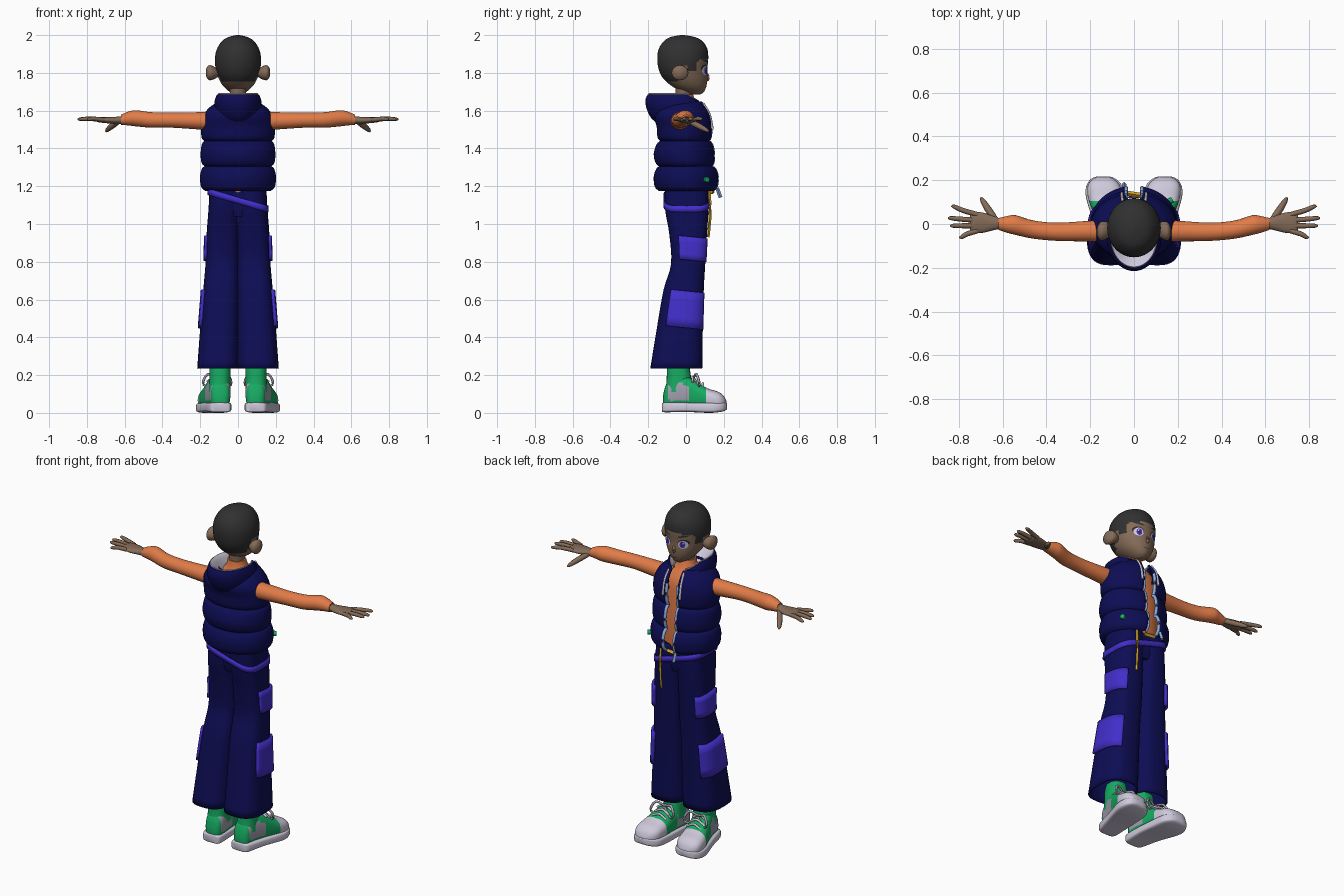
import bpy, bmesh
from math import sin, cos, pi, asin, sqrt
from mathutils import Vector

if "Cube" in bpy.data.objects:
    bpy.data.objects.remove(bpy.data.objects["Cube"])


def material(name, r, g, b):
    m = bpy.data.materials.new(name)
    m.use_nodes = True
    m.diffuse_color = (r, g, b, 1)
    bsdf = m.node_tree.nodes["Principled BSDF"]
    bsdf.inputs["Base Color"].default_value = (r, g, b, 1)
    bsdf.inputs["Roughness"].default_value = 0.8
    return m


HAIR = material("black_hair", .03, .03, .03)
SKIN = material("brown_skin", .23, .145, .095)
ORANGE = material("orange_shirt", .75, .2, .065)
NAVY = material("navy_cloth", .004, .004, .09)
PURPLE = material("purple_cloth", .055, .028, .6)
GREEN = material("green_canvas", .008, .4, .12)
WHITE = material("pale_lavender", .62, .58, .7)
GREY = material("grey_panel", .36, .34, .42)
YELLOW = material("yellow_strap", .65, .36, .02)
BLUE = material("light_blue_metal", .27, .42, .75)


def smooth(rows, k=4):
    """Catmull-Rom interpolation of rows of numbers."""
    out = []
    for i in range(len(rows) - 1):
        p, q, r, s = rows[max(i - 1, 0)], rows[i], rows[i + 1], rows[min(i + 2, len(rows) - 1)]
        for j in range(k):
            t = j / k
            out.append([b + t * ((c - a) + t * ((2*a - 5*b + 4*c - d) + t * (3*b - a - 3*c + d))) / 2
                        for a, b, c, d in zip(p, q, r, s)])
    return out + [list(rows[-1])]


def at(rows, t):
    """Row of a smoothed table at height t."""
    for p, q in zip(rows, rows[1:]):
        if p[0] <= t <= q[0]:
            f = (t - p[0]) / (q[0] - p[0])
            return [a + f * (b - a) for a, b in zip(p, q)]
    return rows[-1] if t > rows[-1][0] else rows[0]


def sym(rows):
    return [(z, -w, w, y0, y1) for z, w, y0, y1 in rows]


def finish(name, rings, mats, closed=True, cap=True, mirror=False, thick=0, rule=None):
    bm = bmesh.new()
    vs = [[bm.verts.new(p) for p in ring] for ring in rings]
    n = len(vs[0])
    for a, b in zip(vs, vs[1:]):
        for j in range(n if closed else n - 1):
            k = (j + 1) % n
            bm.faces.new((a[j], b[j], b[k], a[k]))
    if closed and cap:
        bm.faces.new(vs[0])
        bm.faces.new(vs[-1])
    if closed:
        bmesh.ops.recalc_face_normals(bm, faces=bm.faces)
    for f in bm.faces:
        f.smooth = True
        if rule:
            f.material_index = rule(f.calc_center_median())
    me = bpy.data.meshes.new(name)
    bm.to_mesh(me)
    bm.free()
    me.set_sharp_from_angle(angle=.9)
    for m in mats:
        me.materials.append(m)
    ob = bpy.data.objects.new(name, me)
    bpy.context.collection.objects.link(ob)
    if thick:
        mod = ob.modifiers.new("thickness", "SOLIDIFY")
        mod.thickness, mod.offset = thick, 0
    if mirror:
        ob.modifiers.new("mirror", "MIRROR")
    return ob


def loft(name, rows, mats, axis="z", e=2, n=32, arc=None, gap=0, k=4, bend=None, **opts):
    """Superellipse sections; each row is position, low and high of both cross axes."""
    rings = []
    for t, a0, a1, b0, b1 in smooth(rows, k):
        ra, rb = (a1 - a0) / 2, (b1 - b0) / 2
        lo, hi = arc or (0, 2 * pi)
        if gap:
            lo = asin(min(1, gap / ra))
            hi = 2 * pi - lo
        ring = []
        for j in range(n):
            ang = lo + (hi - lo) * j / (n - 1 if arc or gap else n)
            s, c = sin(ang), cos(ang)
            a = (a0 + a1) / 2 + ra * (1 if s > 0 else -1) * abs(s) ** (2 / e)
            b = (b0 + b1) / 2 + rb * (1 if c > 0 else -1) * abs(c) ** (2 / e)
            p = {"z": (a, b, t), "x": (t, a, b), "y": (a, t, b)}[axis]
            ring.append(bend(*p) if bend else p)
        rings.append(ring)
    return finish(name, rings, mats, closed=not (arc or gap), **opts)


def tube(name, pts, mat, n=8, k=3, **opts):
    """Tube through points of x, y, z, radius."""
    rows = smooth(pts, k)
    rings = []
    for i, r in enumerate(rows):
        d = Vector(rows[min(i + 1, len(rows) - 1)][:3]) - Vector(rows[max(i - 1, 0)][:3])
        q = d.to_track_quat("Z", "Y")
        rings.append([Vector(r[:3]) + q @ Vector((cos(u), sin(u), 0)) * r[3]
                      for u in (2 * pi * j / n for j in range(n))])
    return finish(name, rings, [mat], **opts)


# Head with hair cap
head = sym([(1.685, .02, .02, .075), (1.70, .045, -.02, .095), (1.73, .078, -.075, .108),
            (1.77, .102, -.12, .114), (1.82, .118, -.145, .113), (1.88, .122, -.152, .118),
            (1.93, .11, -.143, .112), (1.97, .083, -.115, .085), (1.99, .05, -.08, .045),
            (2.0, .01, -.03, -.01)])


def hairline(c):
    if c.y > .055:
        limit = 1.885 - abs(c.x) * .2
    elif c.y > .01:
        limit = 1.81
    else:
        limit = 1.84 if c.y > -.045 else 1.755
    return 1 if c.z > limit else 0


loft("head", head, [SKIN, HAIR], n=64, k=6, rule=hairline)
face = smooth(head, 6)


def decal(name, x, z, w, h, mat, lift, slope=0, mirror=True):
    """Thin oval plate lying on the face."""
    rings = []
    for f in (1, .66, .33, .02):
        ring = []
        for j in range(20):
            u = 2 * pi * j / 20
            px, pz = x + w * f * cos(u), z + h * f * sin(u) + slope * w * f * cos(u)
            _, _, rx, y0, y1 = at(face, pz)
            py = (y0 + y1) / 2 + (y1 - y0) / 2 * sqrt(max(0, 1 - (px / rx) ** 2))
            ring.append((px, py + lift, pz))
        rings.append(ring)
    finish(name, rings, [mat], cap=False, mirror=mirror)


decal("eye_lashes", .052, 1.822, .03, .022, HAIR, .002, .1)
decal("eye_whites", .051, 1.813, .025, .024, WHITE, .003)
decal("irises", .049, 1.813, .014, .02, PURPLE, .004)
decal("pupils", .049, 1.813, .007, .011, HAIR, .005)
decal("eye_glints", .054, 1.822, .004, .005, WHITE, .006)
decal("eyebrows", .052, 1.862, .028, .005, HAIR, .003, .2)
decal("mouth", 0, 1.727, .018, .002, HAIR, .002, mirror=False)
tube("nose", [(0, .108, 1.80, .004), (0, .114, 1.78, .011), (0, .112, 1.765, .01), (0, .105, 1.757, .002)], SKIN)
loft("ears", [(.105, -.05, .0, 1.78, 1.815), (.13, -.07, .012, 1.765, 1.835),
              (.155, -.075, .008, 1.762, 1.84), (.17, -.05, -.02, 1.785, 1.82)],
     [SKIN], axis="x", n=20, mirror=True)
loft("neck", sym([(1.6, .048, -.06, .03), (1.68, .042, -.055, .03), (1.76, .05, -.06, .04)]), [SKIN])

# Shirt and sleeves
loft("shirt", sym([(1.15, .135, -.1, .105), (1.3, .145, -.11, .11), (1.5, .15, -.11, .102),
                   (1.58, .13, -.1, .09), (1.64, .065, -.07, .055), (1.685, .05, -.06, .038)]), [ORANGE])
loft("sleeves", [(.12, -.085, .02, 1.495, 1.595), (.2, -.08, .015, 1.5, 1.592), (.35, -.077, .006, 1.51, 1.59),
                 (.46, -.067, .016, 1.51, 1.592), (.54, -.05, .04, 1.517, 1.602),
                 (.58, -.04, .036, 1.522, 1.595), (.62, -.027, .027, 1.525, 1.578)],
     [ORANGE], axis="x", n=24, mirror=True)

# Hands
loft("palms", [(.6, -.02, .022, 1.532, 1.572), (.64, -.028, .035, 1.53, 1.568),
               (.69, -.04, .052, 1.533, 1.566), (.735, -.04, .053, 1.538, 1.565), (.75, -.03, .04, 1.543, 1.56)],
     [SKIN], axis="x", n=20, mirror=True)
fingers = {"index": (.043, .835, .08), "middle": (.017, .85, .027),
           "ring": (-.008, .84, -.008), "little": (-.031, .8, -.06)}
for label, (y, tx, ty) in fingers.items():
    tube(label + "_fingers", [(.715, y, 1.552, .012), ((.725 + tx) / 2, (y + ty) / 2, 1.557, .0115),
                              (tx - .012, ty, 1.555, .009), (tx, ty, 1.553, .002)], SKIN, mirror=True)
tube("thumbs", [(.63, .015, 1.545, .014), (.665, .065, 1.52, .016), (.692, .108, 1.497, .011),
                (.7, .122, 1.488, .002)], SKIN, mirror=True)

# Padded vest, open at the front
vest = sym([(1.18, .17, -.14, .145), (1.2, .19, -.16, .163), (1.25, .195, -.165, .168), (1.29, .186, -.152, .155),
            (1.305, .17, -.135, .135), (1.325, .187, -.155, .145), (1.37, .192, -.165, .148),
            (1.42, .186, -.15, .138), (1.44, .172, -.13, .12), (1.46, .187, -.145, .13),
            (1.52, .19, -.15, .135), (1.57, .178, -.165, .128), (1.61, .15, -.15, .11), (1.645, .1, -.11, .085)])
loft("vest", vest, [NAVY], n=49, gap=.036, thick=.012)
edge = []
for z, _, rx, y0, y1 in smooth(vest, 1)[:-2]:
    edge.append((.036, (y0 + y1) / 2 + (y1 - y0) / 2 * sqrt(1 - (.036 / rx) ** 2), z, .009))
tube("zip_tapes", edge, BLUE, mirror=True)
tube("zip_pull", [(-.045, .165, 1.19, .01), (-.045, .183, 1.14, .01)], BLUE, n=4, k=1)
tube("vest_button", [(.155, .1, 1.235, .014), (.176, .112, 1.235, .014)], GREEN, n=12, k=1)


# Lowered hood with pale lining
def droop(x, y, z):
    return x, y, z - .55 * max(0, y)


loft("hood", sym([(1.53, .06, -.14, .07), (1.56, .1, -.18, .1), (1.61, .122, -.205, .115), (1.655, .12, -.212, .105),
                  (1.685, .108, -.2, .085)]), [NAVY], n=41, gap=.045, bend=droop, thick=.006)
loft("hood_lining", sym([(1.6, .058, -.09, .05), (1.64, .075, -.13, .06), (1.675, .092, -.175, .072),
                         (1.69, .106, -.197, .082)]), [WHITE], n=41, gap=.045, bend=droop, thick=.006)
tube("hood_cords", [(.05, .09, 1.64, .006), (.055, .125, 1.58, .006), (.056, .14, 1.5, .007)], WHITE, mirror=True)

# Wide trousers
leg = [(.235, -.002, .212, -.185, .082), (.45, -.002, .196, -.15, .085), (.65, -.002, .18, -.115, .09),
       (.79, -.002, .168, -.075, .098), (.95, -.002, .162, -.085, .107), (1.08, -.002, .152, -.107, .115),
       (1.2, -.002, .146, -.108, .11)]
loft("trouser_legs", leg, [NAVY], e=2.8, n=40, cap=False, mirror=True, thick=.008)
loft("trouser_seat", sym([(1.04, .13, -.09, .1), (1.1, .147, -.102, .11), (1.2, .145, -.1, .105)]), [NAVY], e=4)
loft("belt", sym([(1.108, .158, -.116, .122), (1.142, .157, -.116, .122)]), [PURPLE], e=4, n=48, cap=False,
     thick=.008, k=1, bend=lambda x, y, z: (x, y, z - .29 * x))

# Side pockets wrapped around each leg
leg_rows = smooth(leg)
for label, low, high, back in (("upper", .81, .935, 1.95), ("lower", .45, .645, 2.05)):
    rows = []
    for i in range(5):
        z, a0, a1, b0, b1 = at(leg_rows, low + (high - low) * i / 4)
        rows.append((z, a0 - .009, a1 + .009, b0 - .009, b1 + .009))
    loft(label + "_pockets", rows, [PURPLE], e=2.8, n=16, arc=(.45, back), k=1, thick=.016, mirror=True,
         bend=lambda x, y, z: (x, y, z - .1 * y))

# Hanging strap and buckle
tube("hanging_strap", [(.08, .122, 1.19, .008), (.082, .128, 1.06, .008), (.08, .118, .93, .007)], YELLOW, n=4)
tube("strap_loop", [(.03, .13, 1.17, .012), (-.03, .14, 1.17, .012)], YELLOW, n=4, k=1)


# Shoes
def shoe_colour(c):
    if c.y > .1:
        return 1
    panel = .065 < c.z < .18 and -.095 < c.y < .02 and abs(c.x - .1) > .03 and c.z + c.y * .7 < .14
    return 2 if panel else 0


loft("shoe_uppers", [(-.122, .07, .115, .03, .09), (-.105, .047, .14, .015, .15), (-.06, .04, .152, .015, .195),
                     (0, .045, .17, .015, .195), (.06, .05, .19, .015, .16), (.12, .054, .21, .015, .128),
                     (.17, .062, .212, .015, .112), (.2, .085, .195, .018, .09), (.215, .115, .165, .03, .06)],
     [GREEN, WHITE, GREY], axis="y", e=2.6, n=36, rule=shoe_colour, mirror=True)
loft("shoe_soles", [(-.128, .06, .13, .008, .05), (-.11, .037, .152, .003, .055), (0, .036, .183, .005, .055),
                    (.12, .045, .219, .0, .055), (.175, .055, .217, .004, .055), (.207, .085, .195, .012, .055),
                    (.218, .115, .165, .022, .05)], [WHITE], axis="y", e=5, n=36, mirror=True)
loft("shoe_collars", [(.11, .04, .155, -.11, .04), (.17, .04, .152, -.103, .03), (.235, .04, .15, -.1, .02),
                      (.27, .045, .145, -.09, .015)], [GREEN], e=2.4, n=28, mirror=True)
for i in range(3):
    y, z = .035 + .027 * i, .186 - .017 * i
    tube("laces", [(.07, y, z - .02, .006), (.115, y, z + .004, .007), (.165, y, z - .022, .006)], WHITE, mirror=True)
for side in (-1, 1):
    tube("lace_bows", [(.11, .04, .185, .006), (.11 + side * .05, .055, .205, .007), (.11 + side * .075, .07, .16, .007),
                       (.11 + side * .05, .065, .14, .006), (.11, .045, .18, .006)], GREY, mirror=True)
